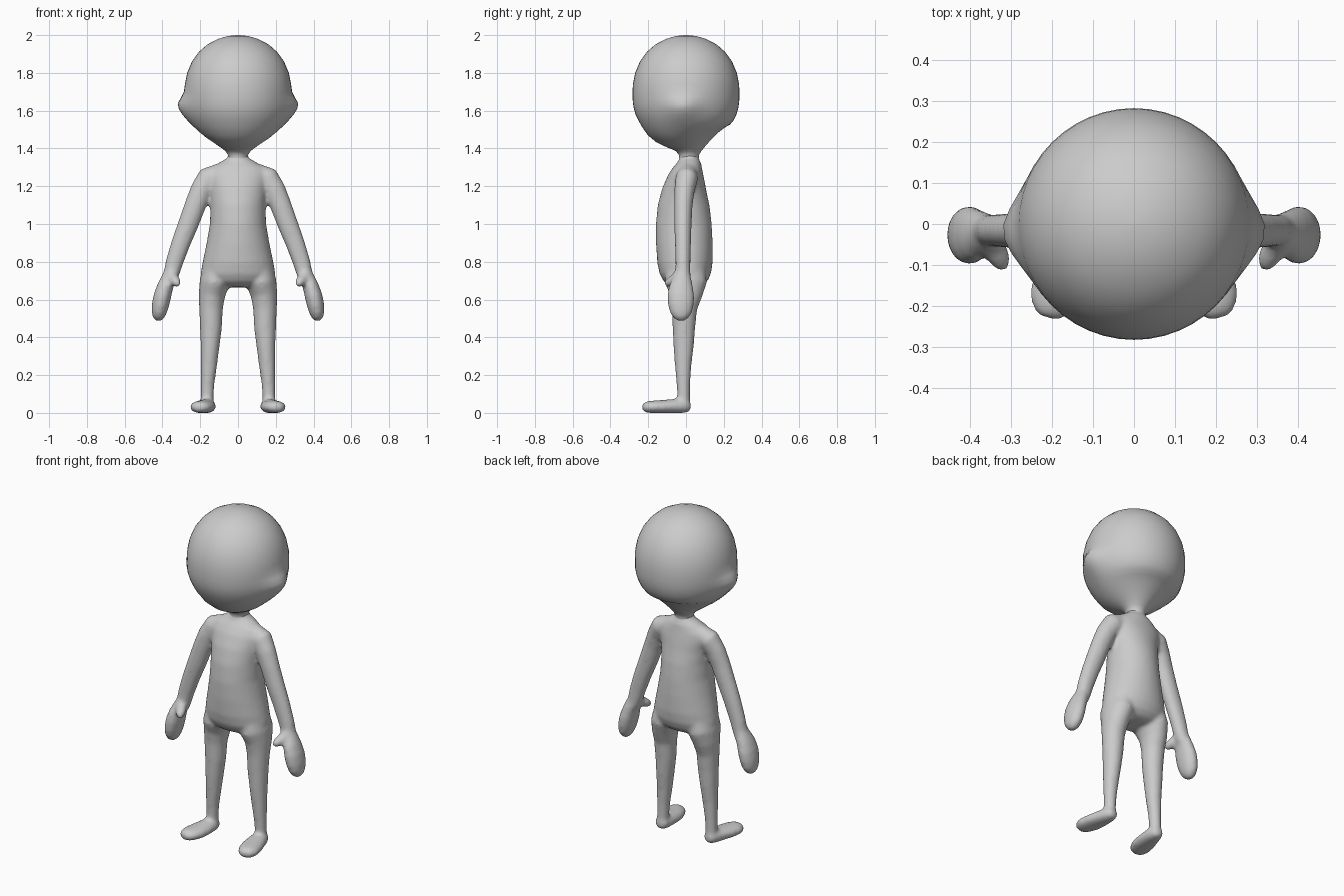
import bpy, bmesh, math
from mathutils import Vector

grey = bpy.data.materials.new("plain grey")
grey.diffuse_color = (0.6, 0.6, 0.6, 1)


def loft(bm, sections, sides=24, side=1):
    """Skin elliptical sections (x, y, z, half width, half depth) along their path."""
    mids = [Vector((s[0] * side, s[1], s[2])) for s in sections]
    rings = []
    for i, s in enumerate(sections):
        t = (mids[min(i + 1, len(mids) - 1)] - mids[max(i - 1, 0)]).normalized()
        u = Vector((1, 0, 0))
        u = (u - t * u.dot(t)).normalized()
        v = t.cross(u)
        ring = []
        for k in range(sides):
            a = 2 * math.pi * k / sides
            p = mids[i] + u * s[3] * math.cos(a) + v * s[4] * math.sin(a)
            p.z = max(p.z, 0.0)
            ring.append(bm.verts.new(p))
        rings.append(ring)
    faces = [bm.faces.new((r[k], r[(k + 1) % sides], q[(k + 1) % sides], q[k]))
             for r, q in zip(rings, rings[1:]) for k in range(sides)]
    faces += [bm.faces.new(rings[0]), bm.faces.new(rings[-1])]
    bmesh.ops.recalc_face_normals(bm, faces=faces)
    return faces


def finish(name, bm):
    mesh = bpy.data.meshes.new(name)
    bm.to_mesh(mesh)
    bm.free()
    mesh.materials.append(grey)
    mesh.shade_smooth()
    ob = bpy.data.objects.new(name, mesh)
    bpy.context.collection.objects.link(ob)
    return ob


# Torso: neck, chest, belly, hips
torso = [(0, .015, 1.385, .045, .045), (0, .015, 1.35, .056, .05),
         (0, .018, 1.325, .10, .062), (0, .012, 1.29, .155, .078),
         (0, .003, 1.25, .165, .096), (0, -.008, 1.18, .152, .118),
         (0, -.012, 1.1, .146, .137), (0, -.012, 1.0, .149, .148),
         (0, -.009, .9, .166, .150), (0, -.005, .8, .187, .147),
         (0, -.002, .74, .198, .137), (0, 0, .70, .185, .118),
         (0, 0, .675, .15, .09), (0, 0, .665, .10, .06)]
# Leg: hip to ankle
leg = [(.11, -.003, .78, .07, .10), (.124, 0, .69, .08, .112),
       (.139, 0, .62, .070, .086), (.143, -.008, .55, .063, .067),
       (.143, -.011, .45, .058, .060), (.148, -.013, .35, .050, .054),
       (.154, -.015, .25, .043, .044), (.161, -.014, .15, .036, .036),
       (.163, -.013, .09, .034, .034), (.164, -.013, .04, .034, .034)]
# Foot: heel to toe, turned outward
foot = [(.160, .025, .036, .018, .018), (.162, .012, .036, .035, .034),
        (.165, -.02, .037, .046, .040), (.172, -.07, .035, .056, .038),
        (.183, -.13, .032, .064, .036), (.196, -.18, .031, .060, .034),
        (.203, -.21, .030, .048, .030), (.207, -.23, .029, .026, .018)]
# Arm: shoulder to wrist
arm = [(.09, .01, 1.275, .05, .05), (.155, .003, 1.24, .066, .060),
       (.193, -.008, 1.18, .060, .054), (.226, -.014, 1.1, .057, .049),
       (.263, -.016, 1.0, .055, .046), (.302, -.016, .9, .051, .043),
       (.336, -.016, .8, .047, .040), (.352, -.016, .74, .043, .040),
       (.366, -.018, .70, .040, .046)]
# Mitten hand and thumb
hand = [(.352, -.016, .75, .036, .036), (.368, -.020, .71, .040, .050),
        (.385, -.026, .67, .043, .064), (.400, -.028, .62, .047, .072),
        (.411, -.027, .57, .046, .069), (.418, -.026, .53, .040, .058),
        (.422, -.025, .505, .031, .042), (.424, -.025, .487, .015, .020)]
thumb = [(.360, -.035, .735, .030, .030), (.342, -.06, .712, .030, .026),
         (.328, -.085, .693, .028, .025), (.322, -.10, .684, .022, .020),
         (.318, -.112, .678, .010, .010)]

# Body skin: limbs on both sides fused with the torso into one smooth surface
bm = bmesh.new()
loft(bm, torso, 32)
for side in (1, -1):
    for part in (leg, foot, arm, hand, thumb):
        loft(bm, part, 20, side)
body = finish("body", bm)
fuse = body.modifiers.new("fuse", "REMESH")
fuse.mode = "VOXEL"
fuse.voxel_size = 0.01
fuse.use_smooth_shade = True
relax = body.modifiers.new("relax", "SMOOTH")
relax.factor = 0.5
relax.iterations = 9

# Head: round skull narrowing to the neck, with a pointed cheek on each side
skull = [(2.0, .008), (1.995, .055), (1.98, .105), (1.95, .163), (1.91, .208),
         (1.86, .244), (1.80, .269), (1.74, .281), (1.70, .283), (1.67, .283),
         (1.64, .281), (1.61, .276), (1.58, .267), (1.55, .253), (1.52, .233),
         (1.49, .204), (1.46, .168), (1.43, .125), (1.405, .090),
         (1.385, .066), (1.365, .053), (1.35, .053)]
bm = bmesh.new()
faces = loft(bm, [(0, .015 * max(0, min(1, (1.5 - z) / .1)), z, r, r) for z, r in skull], 48)
bm.faces.remove(faces[-1])
for v in bm.verts:
    x, y, z = v.co
    spread = 0.045 if z > 1.63 else 0.085
    bulge = math.exp(-((z - 1.63) / spread) ** 2 - ((y + .02) / .085) ** 2)
    if abs(x) > .1:
        v.co.x += math.copysign(.042 * bulge, x)
finish("head", bm)
